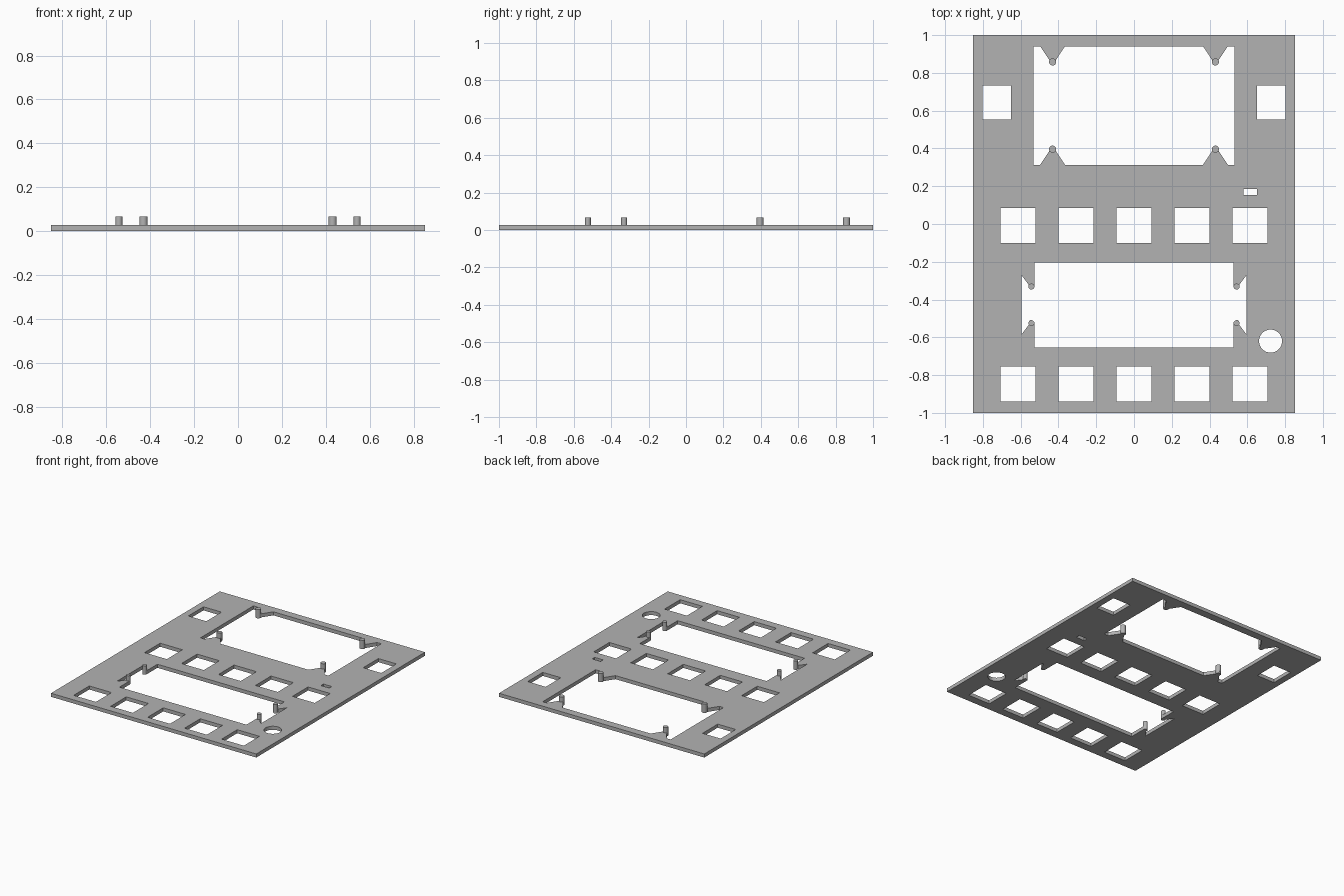
import bpy
from math import sin, cos, pi, radians

THICK = 0.027      # panel thickness
POST_TOP = 0.066   # height of the posts

cube = bpy.data.objects.get("Cube")
if cube:
    bpy.data.objects.remove(cube, do_unlink=True)

grey = bpy.data.materials.new("plain grey")
grey.use_nodes = True
colour = (0.45, 0.45, 0.45, 1)
grey.diffuse_color = colour
grey.node_tree.nodes["Principled BSDF"].inputs["Base Color"].default_value = colour


def rect(cx, cy, hx, hy):
    return [(cx - hx, cy - hy), (cx + hx, cy - hy), (cx + hx, cy + hy), (cx - hx, cy + hy)]


def arc(cx, cy, r, start, end, steps):
    angles = [radians(start + (end - start) * i / steps) for i in range(steps + 1)]
    return [(cx + r * cos(a), cy + r * sin(a)) for a in angles]


def four_way(quarter, cy):
    """Mirror a quarter outline, running from the side to the top, into a closed loop."""
    top = quarter + [(-x, y) for x, y in reversed(quarter)]
    return top + [(x, 2 * cy - y) for x, y in reversed(top)]


# Large window with four pointed tabs carrying posts
BIG_Y, BIG_X, BIG_POST, BIG_R = 0.627, 0.431, 0.858, 0.019
big_window = four_way(
    [(0.531, 0.941), (BIG_X + 0.066, 0.941)]
    + arc(BIG_X, BIG_POST, BIG_R, 28, -208, 10)
    + [(BIG_X - 0.066, 0.941)], BIG_Y)

# Lower window with side notches and hooked tabs
LOW_Y, LOW_X, LOW_POST, LOW_R = -0.428, 0.543, -0.331, 0.016
low_window = four_way(
    [(0.596, -0.27)]
    + arc(LOW_X, LOW_POST, LOW_R, 30, -180, 10)
    + [(LOW_X - LOW_R, -0.203)], LOW_Y)

# Panel outline followed by every opening
loops = [rect(0, 0, 0.852, 1), big_window, low_window]
for row_y in (-0.007, -0.847):
    loops += [rect(i * 0.307, row_y, 0.0925, 0.0925) for i in range(-2, 3)]
loops += [rect(side * 0.726, 0.644, 0.075, 0.09) for side in (-1, 1)]
loops.append(rect(0.615, 0.169, 0.035, 0.015))
loops.append(arc(0.723, -0.62, 0.061, 0, 350, 35))

# Filled flat curve gives the panel its holes and thickness
curve = bpy.data.curves.new("panel_outline", "CURVE")
curve.dimensions = "2D"
curve.fill_mode = "BOTH"
curve.extrude = THICK / 2
for loop in loops:
    spline = curve.splines.new("POLY")
    spline.points.add(len(loop) - 1)
    for point, (x, y) in zip(spline.points, loop):
        point.co = (x, y, 0, 1)
    spline.use_cyclic_u = True
outline = bpy.data.objects.new("panel_outline", curve)
bpy.context.collection.objects.link(outline)
depsgraph = bpy.context.evaluated_depsgraph_get()
mesh = bpy.data.meshes.new_from_object(outline.evaluated_get(depsgraph))
bpy.data.objects.remove(outline, do_unlink=True)

panel = bpy.data.objects.new("panel", mesh)
bpy.context.collection.objects.link(panel)
panel.location.z = THICK / 2
mesh.materials.clear()
mesh.materials.append(grey)
for face in mesh.polygons:
    face.use_smooth = False


def posts(name, px, py, mid, r):
    for side, x in (("left", px), ("right", -px)):
        for end, y in (("back", py), ("front", 2 * mid - py)):
            bpy.ops.mesh.primitive_cylinder_add(
                vertices=20, radius=r, depth=POST_TOP - THICK / 2,
                location=(x, y, (POST_TOP + THICK / 2) / 2))
            post = bpy.context.object
            post.name = f"{name}_{end}_{side}"
            post.data.materials.append(grey)
            bpy.ops.object.shade_smooth_by_angle(angle=radians(30))


# Posts standing on the tabs
posts("large_window_post", BIG_X, BIG_POST, BIG_Y, BIG_R)
posts("lower_window_post", LOW_X, LOW_POST, LOW_Y, LOW_R)
